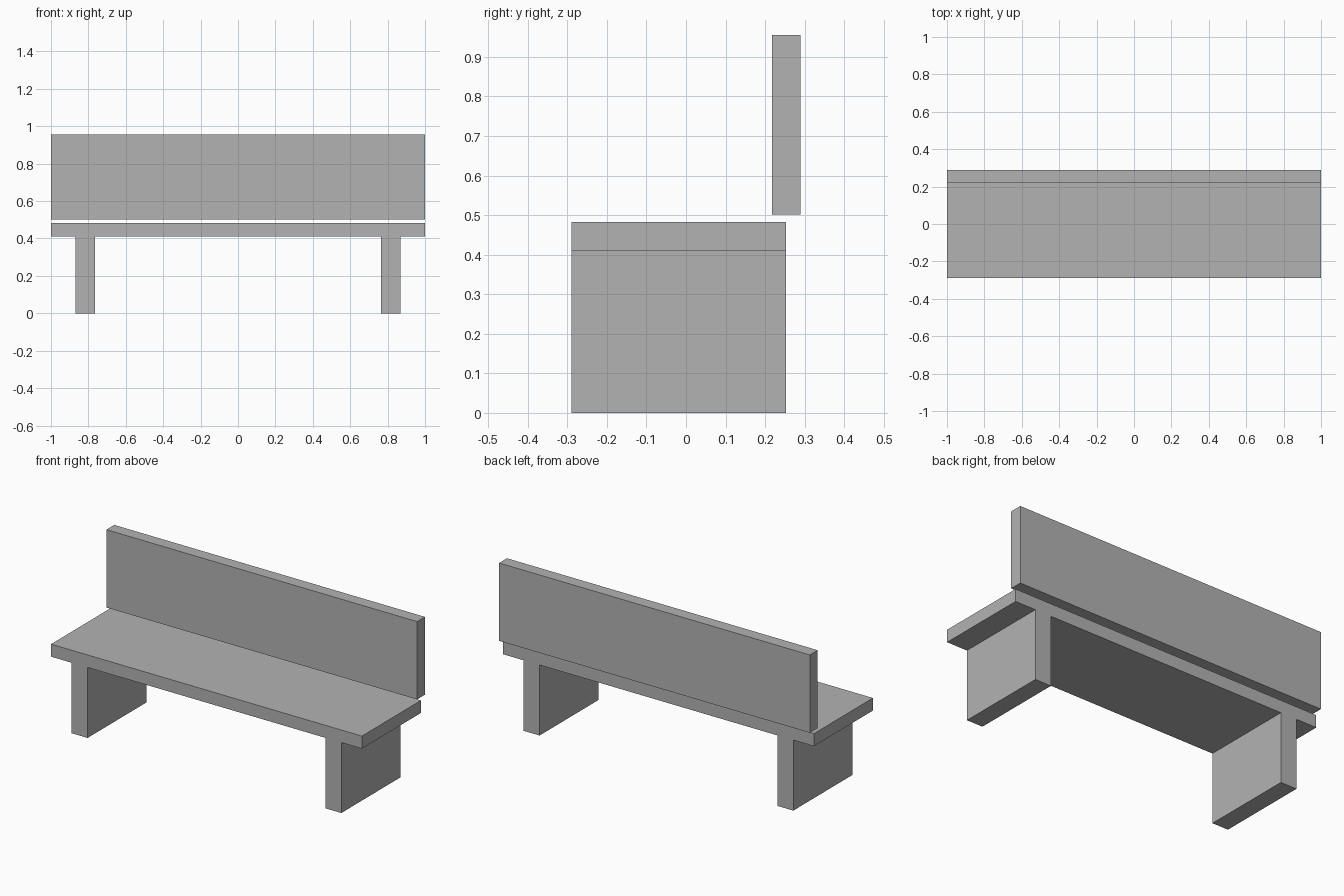
import bpy
import bmesh

if "Cube" in bpy.data.objects:
    bpy.data.objects.remove(bpy.data.objects["Cube"])

grey = bpy.data.materials.new("grey")
grey.diffuse_color = (0.45, 0.45, 0.45, 1)
grey.use_nodes = True
grey.node_tree.nodes["Principled BSDF"].inputs["Base Color"].default_value = grey.diffuse_color


def extrude_profile(name, points, y0, y1):
    """Extrude an XZ outline from y0 to y1 into a closed solid."""
    bm = bmesh.new()
    face = bm.faces.new([bm.verts.new((x, y0, z)) for x, z in points])
    result = bmesh.ops.extrude_face_region(bm, geom=[face])
    verts = [v for v in result["geom"] if isinstance(v, bmesh.types.BMVert)]
    bmesh.ops.translate(bm, verts=verts, vec=(0, y1 - y0, 0))
    bmesh.ops.recalc_face_normals(bm, faces=bm.faces)
    mesh = bpy.data.meshes.new(name)
    bm.to_mesh(mesh)
    bm.free()
    mesh.materials.append(grey)
    obj = bpy.data.objects.new(name, mesh)
    bpy.context.collection.objects.link(obj)
    return obj


# Seat slab and its two slab legs share one mirrored outline
half = [(0.765, 0.41), (0.765, 0), (0.868, 0), (0.868, 0.41), (1, 0.41), (1, 0.483)]
outline = half + [(-x, z) for x, z in reversed(half)]
extrude_profile("seat_and_legs", outline, -0.29, 0.253)

# Backrest board floating just above the seat
extrude_profile("backrest", [(-1, 0.502), (1, 0.502), (1, 0.955), (-1, 0.955)], 0.218, 0.29)
